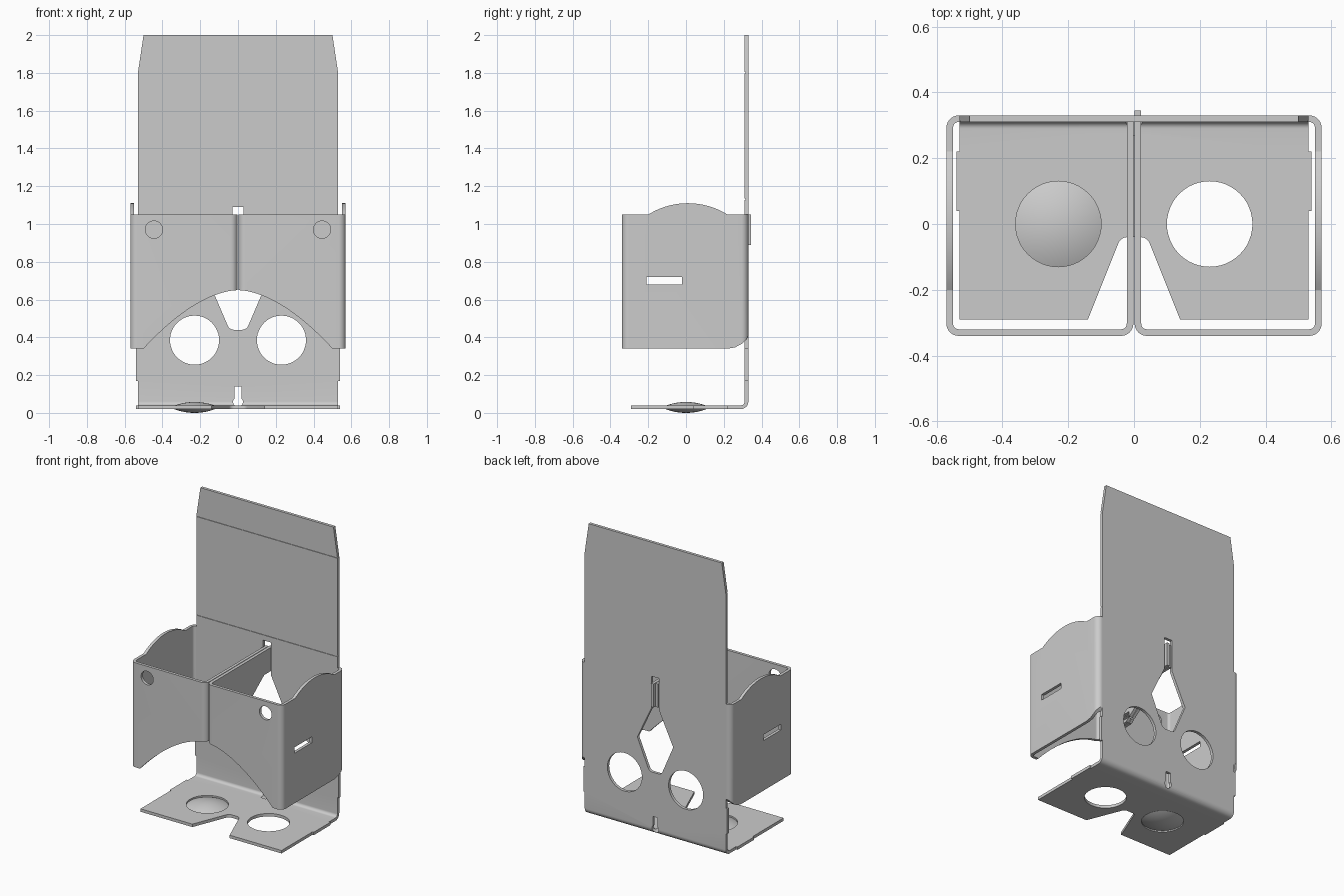
import bpy, bmesh
from math import sin, cos, pi, tan
from mathutils import Vector

if "Cube" in bpy.data.objects:
    bpy.data.objects.remove(bpy.data.objects["Cube"])

T = 0.02  # sheet thickness


def prism(name, pts, axis, lo, hi):
    """Extrude a 2D outline along one axis."""
    place = {'x': lambda a, b, c: (c, a, b),
             'y': lambda a, b, c: (a, c, b),
             'z': lambda a, b, c: (a, b, c)}[axis]
    bm = bmesh.new()
    low = [bm.verts.new(place(a, b, lo)) for a, b in pts]
    high = [bm.verts.new(place(a, b, hi)) for a, b in pts]
    bm.faces.new(low)
    bm.faces.new(high[::-1])
    n = len(pts)
    for i in range(n):
        j = (i + 1) % n
        bm.faces.new((low[i], high[i], high[j], low[j]))
    bmesh.ops.recalc_face_normals(bm, faces=bm.faces)
    me = bpy.data.meshes.new(name)
    bm.to_mesh(me)
    bm.free()
    ob = bpy.data.objects.new(name, me)
    bpy.context.collection.objects.link(ob)
    return ob


def rect(a0, a1, b0, b1):
    return [(a0, b0), (a1, b0), (a1, b1), (a0, b1)]


def circle(cx, cy, r, n=48):
    return [(cx + r * cos(2 * pi * i / n), cy + r * sin(2 * pi * i / n)) for i in range(n)]


def fillet(path, r, closed=False, seg=8):
    """Round the inner corners of a path; r is one radius or one per point."""
    n, out = len(path), []
    for i, p in enumerate(path):
        p = Vector(p)
        rad = r[i] if isinstance(r, (list, tuple)) else r
        if rad == 0 or (not closed and i in (0, n - 1)):
            out.append(p)
            continue
        a = (Vector(path[i - 1]) - p).normalized()
        b = (Vector(path[(i + 1) % n]) - p).normalized()
        half = a.angle(b) / 2
        centre = p + (a + b).normalized() * (rad / sin(half))
        u = p + a * (rad / tan(half)) - centre
        v = p + b * (rad / tan(half)) - centre
        w = u.angle(v)
        for k in range(seg + 1):
            t = k / seg
            out.append(centre + (u * sin((1 - t) * w) + v * sin(t * w)) / sin(w))
    return [tuple(q) for q in out]


def sheet_outline(path):
    """Give an open path the thickness of the sheet."""
    pts = [Vector(p) for p in path]
    left, right = [], []
    for i, p in enumerate(pts):
        d0 = (p - pts[i - 1]).normalized() if i else (pts[1] - p).normalized()
        d1 = (pts[i + 1] - p).normalized() if i < len(pts) - 1 else d0
        d = (d0 + d1).normalized()
        off = Vector((-d.y, d.x)) * (T / 2 / max(d.dot(d0), 0.3))
        left.append(tuple(p + off))
        right.append(tuple(p - off))
    return left + right[::-1]


def combine(ob, others, op='DIFFERENCE'):
    for c in others:
        m = ob.modifiers.new("bool", 'BOOLEAN')
        m.object, m.operation, m.solver = c, op, 'EXACT'
        bpy.context.view_layer.objects.active = ob
        bpy.ops.object.modifier_apply(modifier=m.name)
        bpy.data.objects.remove(c)


def cut(pts, axis, lo, hi):
    return prism("cutter", pts, axis, lo, hi)


parts = []

# Tall back panel folded into the floor panel
fold = fillet([(-0.29, 0.03), (0.32, 0.03), (0.32, 2.0)], 0.03)
panel = prism("back_and_floor_panel", sheet_outline(fold), 'x', -0.53, 0.53)
tabs = []
for s in (-1, 1):
    x0, x1 = sorted((s * 0.52, s * 0.54))
    tabs.append(prism("tab", rect(x0, x1, 0.04, 0.22), 'z', 0.02, 0.04))
    tabs.append(prism("tab", rect(x0, x1, 0.17, 0.34), 'y', 0.31, 0.33))
combine(panel, tabs, 'UNION')

nose = [(-0.03, 1.09), (-0.03, 0.87), (-0.135, 0.65), (-0.045, 0.44),
        (0.045, 0.44), (0.135, 0.65), (0.03, 0.87), (0.03, 1.09)]
notch = [(-0.144, -0.30), (-0.04, -0.04), (0.04, -0.04), (0.144, -0.30)]
cuts = [cut(fillet(nose, [0, 0, 0.01, 0.035, 0.035, 0.01, 0, 0], True), 'y', 0.25, 0.4),
        cut(fillet(notch, [0, 0.03, 0.03, 0]), 'z', -0.1, 0.1),
        cut(rect(-0.018, 0.018, 0.06, 0.14), 'y', 0.27, 0.4),
        cut(circle(0, 0.058, 0.026, 24), 'y', 0.27, 0.4)]
for s in (-1, 1):
    cuts.append(cut(circle(s * 0.23, 0.385, 0.13), 'y', 0.25, 0.4))
    cuts.append(cut(circle(s * 0.23, 0, 0.13), 'z', -0.1, 0.1))
    cuts.append(cut([(s * 0.53, 1.8), (s * 0.497, 2.02), (s * 0.6, 2.02), (s * 0.6, 1.8)],
                    'y', 0.25, 0.4))
for z in (1.8, 1.13):  # score lines
    cuts.append(cut(rect(-0.6, 0.6, z - 0.004, z + 0.004), 'y', 0.29, 0.314))
combine(panel, cuts)
parts.append(panel)

# Two wrapped walls: side, front and centre divider in one sheet each
arch = [(0.5 * i / 20, 0.65 - 0.31 * abs(i / 20) ** 1.75) for i in range(-20, 21)]
crest_c, crest_r = (0.01, 0.713), 0.397
crest = []
for i in range(25):
    y = -0.2 + 0.42 * i / 24
    crest.append((y, crest_c[1] + (crest_r ** 2 - (y - 0.01) ** 2) ** 0.5))
for s, side, tab_end in ((1, "right", 0.345), (-1, "left", 0.33)):
    path = fillet([(s * 0.53, 0.32), (s * 0.56, 0.32), (s * 0.56, -0.33),
                   (s * 0.012, -0.33), (s * 0.012, tab_end)],
                  [0, 0.027, 0.027, 0.027, 0])
    wall = prism(side + "_wall", sheet_outline(path), 'z', 0.34, 1.2)
    combine(wall, [
        # arched front edge
        cut(arch + [(0.5, 0.2), (-0.5, 0.2)], 'y', -0.4, -0.3),
        # slanting lower edge of the divider
        cut([(-0.31, 0.2), (-0.31, 0.65), (-0.05, 0.66), (0.25, 0.89), (0.45, 0.89), (0.45, 0.2)],
            'x', -0.1, 0.1),
        # curved top of the side, flat top of the rest
        cut([(-0.5, 1.05)] + crest + [(0.5, 1.05), (0.5, 1.3), (-0.5, 1.3)], 'x', -1, 1),
        cut(rect(-0.5, 0.5, -0.5, 0.5), 'z', 1.05, 1.3),
        # rounded lower back corner
        cut([(0.22, 0.3), (0.22, 0.34), (0.26, 0.347), (0.295, 0.365), (0.32, 0.39),
             (0.335, 0.415), (0.4, 0.42), (0.4, 0.3)], 'x', -1, 1),
        # strap slot and magnet hole
        cut(rect(-0.208, -0.02, 0.68, 0.72), 'x', -1, 1),
        cut(circle(s * 0.445, 0.97, 0.046, 32), 'y', -0.5, -0.2)])
    parts.append(wall)

# Lens in the left floor hole
bm = bmesh.new()
bmesh.ops.create_uvsphere(bm, u_segments=48, v_segments=20, radius=0.131)
for v in bm.verts:
    r2 = (v.co.x ** 2 + v.co.y ** 2) / 0.131 ** 2
    v.co.z = (1 if v.co.z > 0 else -1) * 0.029 * max(0, 1 - r2)
me = bpy.data.meshes.new("lens")
bm.to_mesh(me)
bm.free()
lens = bpy.data.objects.new("lens", me)
lens.location = (-0.23, 0, 0.029)
bpy.context.collection.objects.link(lens)
parts.append(lens)

for ob in parts:
    bpy.ops.object.select_all(action='DESELECT')
    ob.select_set(True)
    bpy.context.view_layer.objects.active = ob
    bpy.ops.object.shade_smooth_by_angle(angle=0.5)
